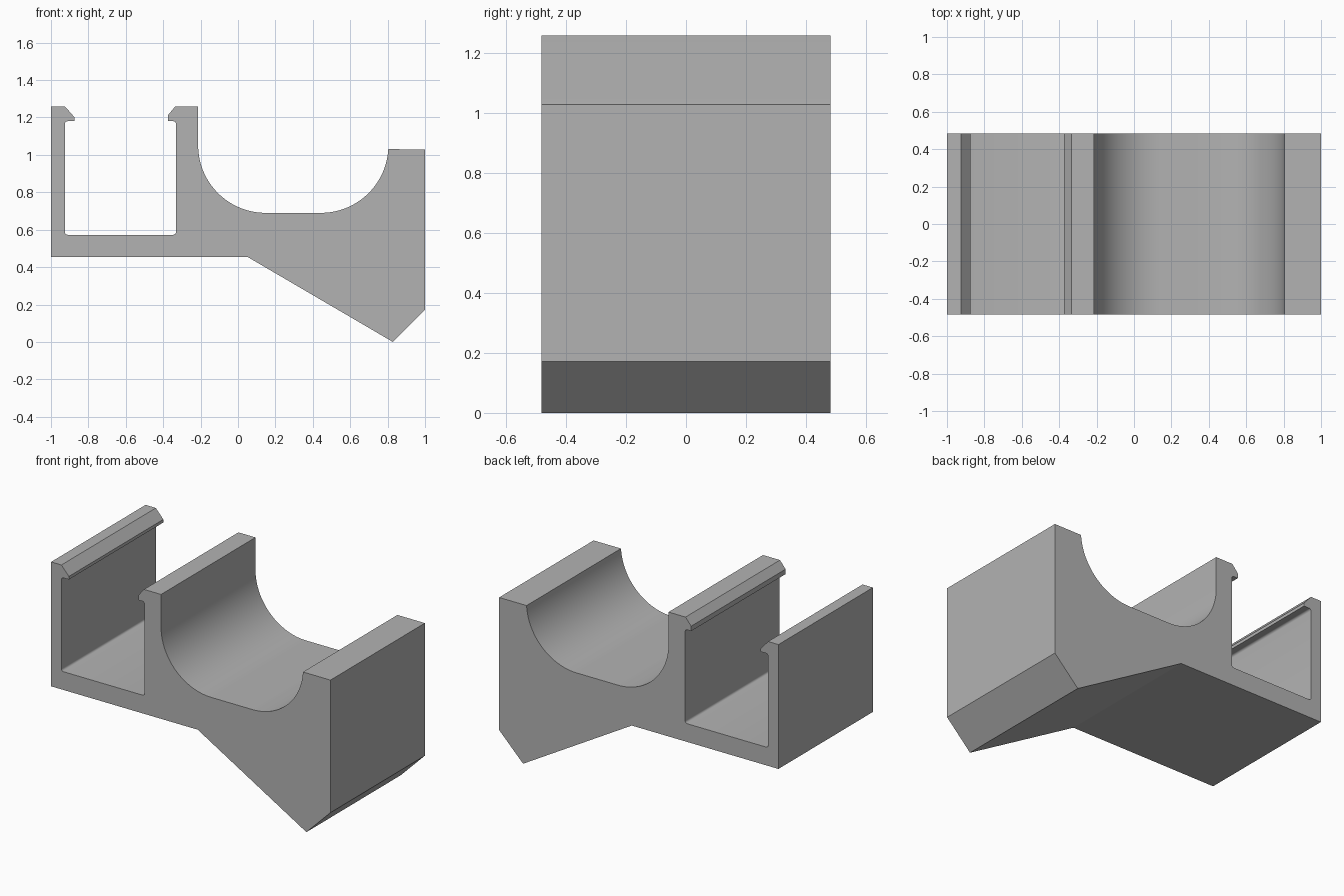
import bpy
import bmesh
from math import cos, sin, radians

HALF_DEPTH = 0.483
FILLET = 0.014

cube = bpy.data.objects.get("Cube")
if cube:
    bpy.data.objects.remove(cube, do_unlink=True)


def arc(cx, cz, r, start, end, steps):
    """Points along a circular arc, angles in degrees."""
    angles = [radians(start + (end - start) * i / steps) for i in range(steps + 1)]
    return [(cx + r * cos(a), cz + r * sin(a)) for a in angles]


def fillet(x, z, sx, sz, start, end):
    """Rounded inner corner at (x, z); sx, sz point into the open slot."""
    return arc(x + sx * FILLET, z + sz * FILLET, FILLET, start, end, 4)


# Slot walls, floor and lip underside
left, right, floor, lip = -0.926, -0.332, 0.573, 1.18

profile = [(-1, 0.455), (-1, 1.26)]
# Left arm hook and slot
profile += [(left, 1.26), (-0.873, 1.2), (-0.873, lip)]
profile += fillet(left, lip, 1, -1, 90, 180)
profile += fillet(left, floor, 1, 1, 180, 270)
profile += fillet(right, floor, -1, 1, 270, 360)
profile += fillet(right, lip, -1, -1, 0, 90)
# Middle wall hook
profile += [(-0.375, lip), (-0.375, 1.212), (-0.335, 1.26), (-0.213, 1.26)]
# Round-bottomed cradle
profile += arc(0.148, 1.051, 0.361, 180, 270, 32)
profile += arc(0.443, 1.051, 0.361, 270, 356.7, 32)
# Right block and sloped underside
profile += [(1, 1.03), (1, 0.172), (0.828, 0), (0.05, 0.455)]

# Extrude the profile through the depth
bm = bmesh.new()
face = bm.faces.new([bm.verts.new((x, -HALF_DEPTH, z)) for x, z in profile])
extruded = bmesh.ops.extrude_face_region(bm, geom=[face], use_keep_orig=True)
moved = [g for g in extruded["geom"] if isinstance(g, bmesh.types.BMVert)]
bmesh.ops.translate(bm, verts=moved, vec=(0, 2 * HALF_DEPTH, 0))
bmesh.ops.recalc_face_normals(bm, faces=bm.faces)
mesh = bpy.data.meshes.new("clip_bracket")
bm.to_mesh(mesh)
bm.free()

bracket = bpy.data.objects.new("clip_bracket", mesh)
bpy.context.collection.objects.link(bracket)

# Plain grey finish
grey = bpy.data.materials.new("plain_grey")
grey.use_nodes = True
color = (0.45, 0.45, 0.45, 1)
grey.diffuse_color = color
grey.node_tree.nodes["Principled BSDF"].inputs["Base Color"].default_value = color
mesh.materials.append(grey)

# Smooth curves, sharp corners
bpy.ops.object.select_all(action="DESELECT")
bracket.select_set(True)
bpy.context.view_layer.objects.active = bracket
bpy.ops.object.shade_smooth_by_angle(angle=radians(30))
